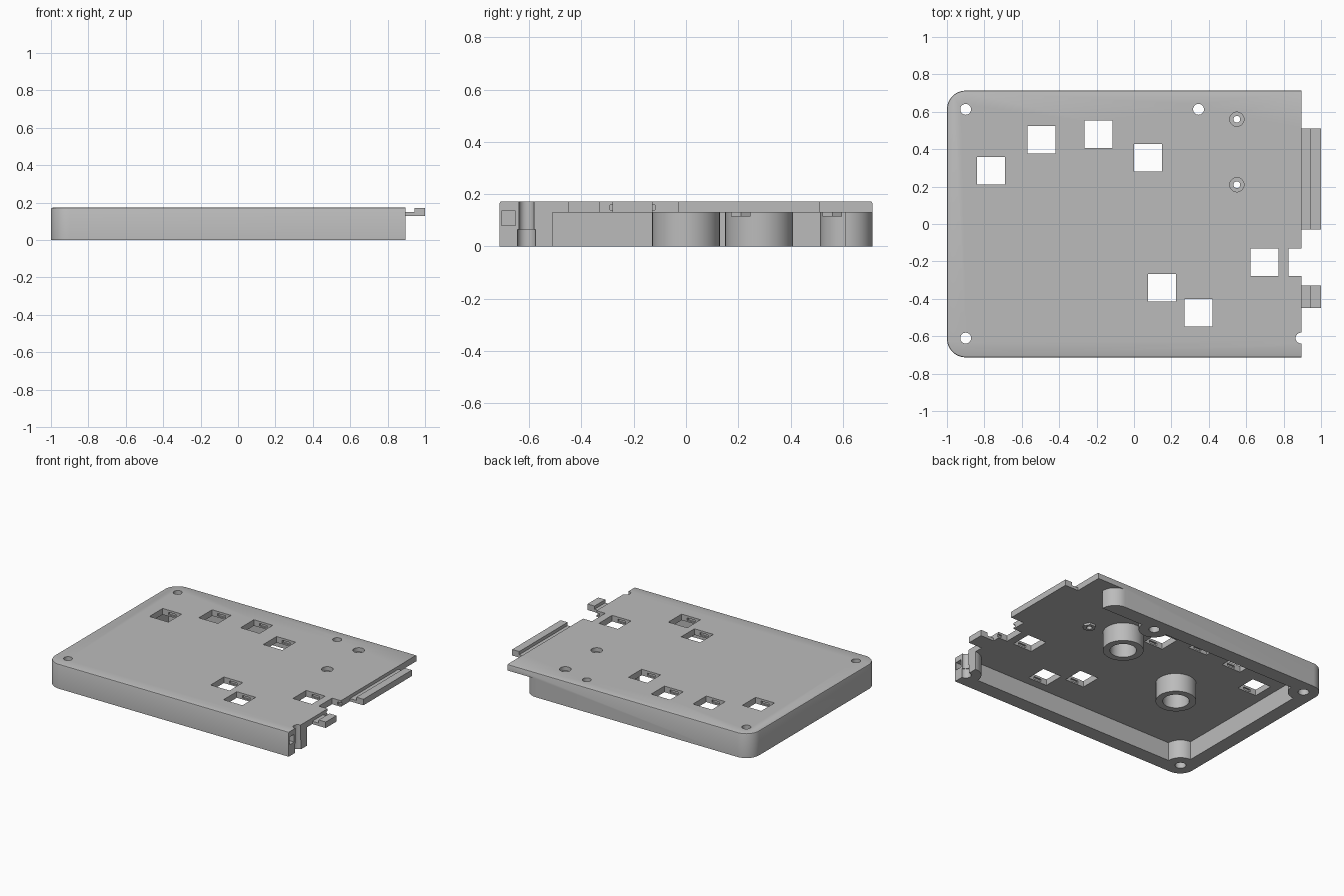
import bpy, bmesh
from math import pi, sin, cos, radians

if "Cube" in bpy.data.objects:
    bpy.data.objects.remove(bpy.data.objects["Cube"], do_unlink=True)

TOP, DECK, END = 0.173, 0.13, 0.895      # top face, underside of plate, open side
FRONT, BACK = -0.713, 0.713

grey = bpy.data.materials.new("plain grey")
grey.use_nodes = True
grey.diffuse_color = (0.5, 0.5, 0.5, 1)
grey.node_tree.nodes["Principled BSDF"].inputs["Base Color"].default_value = (0.5, 0.5, 0.5, 1)


def arc(cx, cy, r, a0, a1, n=12):
    return [(cx + r * cos(radians(a0 + (a1 - a0) * i / n)),
             cy + r * sin(radians(a0 + (a1 - a0) * i / n))) for i in range(n + 1)]


def prism(name, outline, z0, z1, chamfer=0):
    bm = bmesh.new()
    base = bm.faces.new([bm.verts.new((x, y, z0)) for x, y in outline])
    ext = bmesh.ops.extrude_face_region(bm, geom=[base])["geom"]
    for v in ext:
        if isinstance(v, bmesh.types.BMVert):
            v.co.z = z1
    if chamfer:
        rim = [e for e in bm.edges if all(abs(v.co.z - z1) < 1e-5 for v in e.verts)
               and not all(abs(v.co.x - END) < 1e-5 for v in e.verts)]
        bmesh.ops.bevel(bm, geom=rim, offset=chamfer, segments=2, profile=0.5, affect='EDGES')
    bmesh.ops.recalc_face_normals(bm, faces=bm.faces)
    me = bpy.data.meshes.new(name)
    bm.to_mesh(me)
    bm.free()
    ob = bpy.data.objects.new(name, me)
    bpy.context.collection.objects.link(ob)
    me.materials.append(grey)
    return ob


def box(name, x0, x1, y0, y1, z0, z1):
    return prism(name, [(x0, y0), (x1, y0), (x1, y1), (x0, y1)], z0, z1)


def rod(x, y, r, z0, z1, n=40):
    return prism("rod", [(x + r * cos(2 * pi * i / n), y + r * sin(2 * pi * i / n))
                         for i in range(n)], z0, z1)


def combine(target, tool, op='DIFFERENCE'):
    mod = target.modifiers.new("combine", 'BOOLEAN')
    mod.operation, mod.solver, mod.object = op, 'EXACT', tool
    bpy.context.view_layer.objects.active = target
    bpy.ops.object.modifier_apply(modifier=mod.name)
    bpy.data.objects.remove(tool, do_unlink=True)


# Solid block with two rounded corners
outline = ([(END, FRONT), (END, BACK)] + arc(-0.9, BACK - 0.1, 0.1, 90, 180)
           + arc(-0.9, FRONT + 0.1, 0.1, 180, 270))
case = prism("case_shell", outline, 0, TOP, 0.008)

screws = [(-0.9, 0.613), (0.345, 0.613), (-0.9, -0.61), (0.893, -0.61)]
sockets = [(-0.35, 0.0), (0.325, 0.28)]
inserts = [(0.55, 0.56), (0.55, 0.21)]

# Hollow underneath, leaving walls, screw bosses, sockets and insert bosses
hollow = prism("hollow", [(-0.9, -0.61), (1.2, -0.61), (1.2, 0.9), (0.67, 0.9)]
               + arc(0.67, 0.61, 0.103, 90, 0) + [(-0.9, 0.61)], -0.1, DECK)
for x, y in screws:
    combine(hollow, rod(x, y, 0.1, -0.2, 0.3))
for x, y in sockets:
    combine(hollow, rod(x, y, 0.13, -0.2, 0.3))
for x, y in inserts:
    combine(hollow, rod(x, y, 0.043, 0.115, 0.3, 6))
combine(case, hollow)

# Screw holes, socket bores and counterbored insert holes
for x, y in screws:
    combine(case, rod(x, y, 0.029, -0.1, 0.3))
    combine(case, rod(x, y, 0.035, -0.1, 0.065))
for x, y in sockets:
    combine(case, rod(x, y, 0.085, -0.1, DECK))
for x, y in inserts:
    combine(case, rod(x, y, 0.018, 0.05, 0.3))
    combine(case, rod(x, y, 0.038, 0.145, 0.3))

# Square key openings with a clip notch on two sides
for x, y in [(-0.765, 0.285), (-0.495, 0.45), (-0.19, 0.48), (0.075, 0.355),
             (0.15, -0.34), (0.345, -0.475), (0.698, -0.205), (0.9, -0.205)]:
    combine(case, box("opening", x - 0.074, x + 0.074, y - 0.074, y + 0.074, 0.05, 0.3))
    combine(case, box("notch", x - 0.03, x + 0.03, y - 0.086, y + 0.086, 0.14, 0.158))

# Slot in the end of the front wall
combine(case, box("slot", END - 0.1, 1.1, -0.705, -0.652, 0.08, 0.135))

# Hooked tabs along the open side
for y0, y1 in [(-0.03, 0.51), (-0.45, -0.33)]:
    combine(case, box("tab", END - 0.02, 1.0, y0, y1, DECK, TOP - 0.0005), 'UNION')
    combine(case, box("groove", END, 0.945, y0 - 0.01, y1 + 0.01, 0.15, 0.3))

bpy.ops.object.select_all(action='DESELECT')
case.select_set(True)
bpy.context.view_layer.objects.active = case
bpy.ops.object.shade_smooth_by_angle(angle=radians(30))
